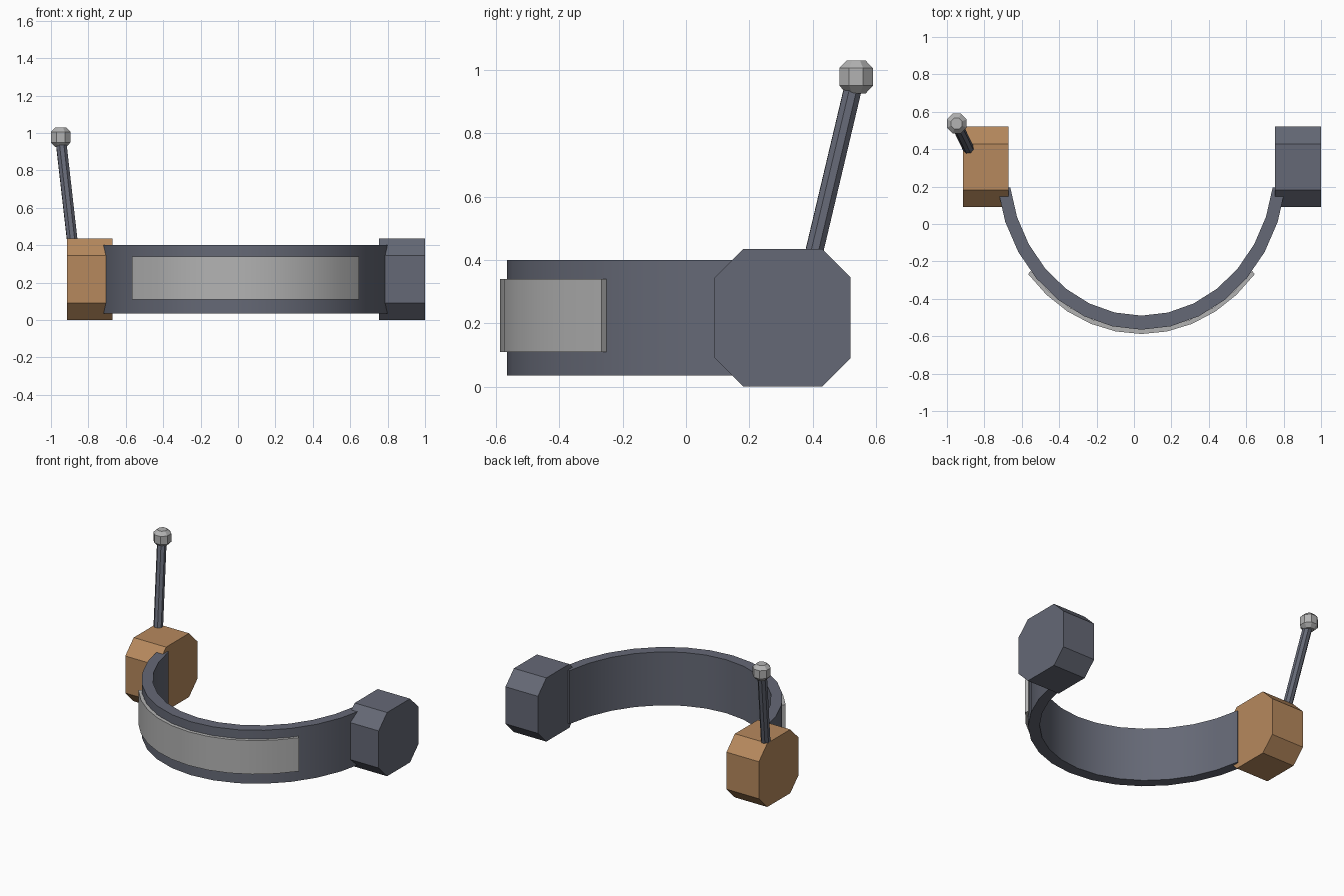
import bpy, bmesh
from math import sin, cos, pi, radians
from mathutils import Vector, Matrix

if "Cube" in bpy.data.objects:
    bpy.data.objects.remove(bpy.data.objects["Cube"])

def material(name, rgb):
    m = bpy.data.materials.new(name)
    m.diffuse_color = (*rgb, 1)
    m.use_nodes = True
    m.node_tree.nodes["Principled BSDF"].inputs["Base Color"].default_value = m.diffuse_color
    return m

slate = material("slate", (0.13, 0.14, 0.18))
tan = material("tan", (0.47, 0.25, 0.11))
pale = material("pale_grey", (0.45, 0.45, 0.45))

def finish(name, bm, mat, smooth=False):
    bmesh.ops.recalc_face_normals(bm, faces=bm.faces)
    me = bpy.data.meshes.new(name)
    bm.to_mesh(me)
    bm.free()
    me.materials.append(mat)
    ob = bpy.data.objects.new(name, me)
    bpy.context.collection.objects.link(ob)
    if smooth:
        bpy.ops.object.select_all(action='DESELECT')
        ob.select_set(True)
        bpy.context.view_layer.objects.active = ob
        bpy.ops.object.shade_smooth_by_angle(angle=radians(30))
    return ob

def arc_strip(name, centre, outer, inner, half, segs, z0, z1, mat):
    """Curved rectangular bar following an elliptical arc round the front."""
    bm = bmesh.new()
    rings = []
    for i in range(segs + 1):
        a = radians(half) * (2 * i / segs - 1)
        ring = []
        for (rx, ry), z in ((outer, z0), (outer, z1), (inner, z1), (inner, z0)):
            ring.append(bm.verts.new((centre[0] + rx * sin(a), centre[1] - ry * cos(a), z)))
        rings.append(ring)
    for a, b in zip(rings, rings[1:]):
        for k in range(4):
            bm.faces.new((a[k], a[(k + 1) % 4], b[(k + 1) % 4], b[k]))
    bm.faces.new(rings[0])
    bm.faces.new(rings[-1])
    return finish(name, bm, mat, True)

def octagon_block(name, x0, x1, mat):
    """Block with a chamfered square outline in the side view."""
    y0, y1, z0, z1, c = 0.09, 0.52, 0.0, 0.435, 0.091
    outline = [(y0 + c, z0), (y1 - c, z0), (y1, z0 + c), (y1, z1 - c),
               (y1 - c, z1), (y0 + c, z1), (y0, z1 - c), (y0, z0 + c)]
    bm = bmesh.new()
    face = bm.faces.new([bm.verts.new((x0, y, z)) for y, z in outline])
    ext = bmesh.ops.extrude_face_region(bm, geom=[face], use_keep_orig=True)
    moved = [v for v in ext["geom"] if isinstance(v, bmesh.types.BMVert)]
    bmesh.ops.translate(bm, verts=moved, vec=(x1 - x0, 0, 0))
    return finish(name, bm, mat)

# Curved headband and the thin plate on its front
arc_strip("curved_band", (0.04, 0.32), (0.777, 0.885), (0.71, 0.81), 81.2, 14, 0.035, 0.40, slate)
arc_strip("front_plate", (0.04, 0.32), (0.795, 0.908), (0.775, 0.883), 49.7, 10, 0.11, 0.34, pale)

# Ear blocks
octagon_block("left_block", -0.915, -0.67, tan)
octagon_block("right_block", 0.755, 1.0, slate)

# Leaning antenna rod
base, tip = Vector((-0.881, 0.394, 0.38)), Vector((-0.946, 0.529, 0.95))
d = tip - base
bm = bmesh.new()
bmesh.ops.create_cone(bm, cap_ends=True, segments=8, radius1=0.03, radius2=0.03, depth=d.length,
                      matrix=Matrix.Translation((base + tip) / 2)
                      @ d.to_track_quat('Z', 'Y').to_matrix().to_4x4())
finish("antenna_rod", bm, slate)

# Faceted antenna knob
bm = bmesh.new()
rings = []
for r, z in ((0.032, 0.925), (0.057, 0.95), (0.057, 1.006), (0.032, 1.03)):
    rings.append([bm.verts.new((-0.948 + r * cos(pi / 8 + k * pi / 4),
                                0.537 + r * sin(pi / 8 + k * pi / 4), z)) for k in range(8)])
for a, b in zip(rings, rings[1:]):
    for k in range(8):
        bm.faces.new((a[k], a[(k + 1) % 8], b[(k + 1) % 8], b[k]))
bm.faces.new(rings[0])
bm.faces.new(rings[-1])
finish("antenna_knob", bm, pale)
